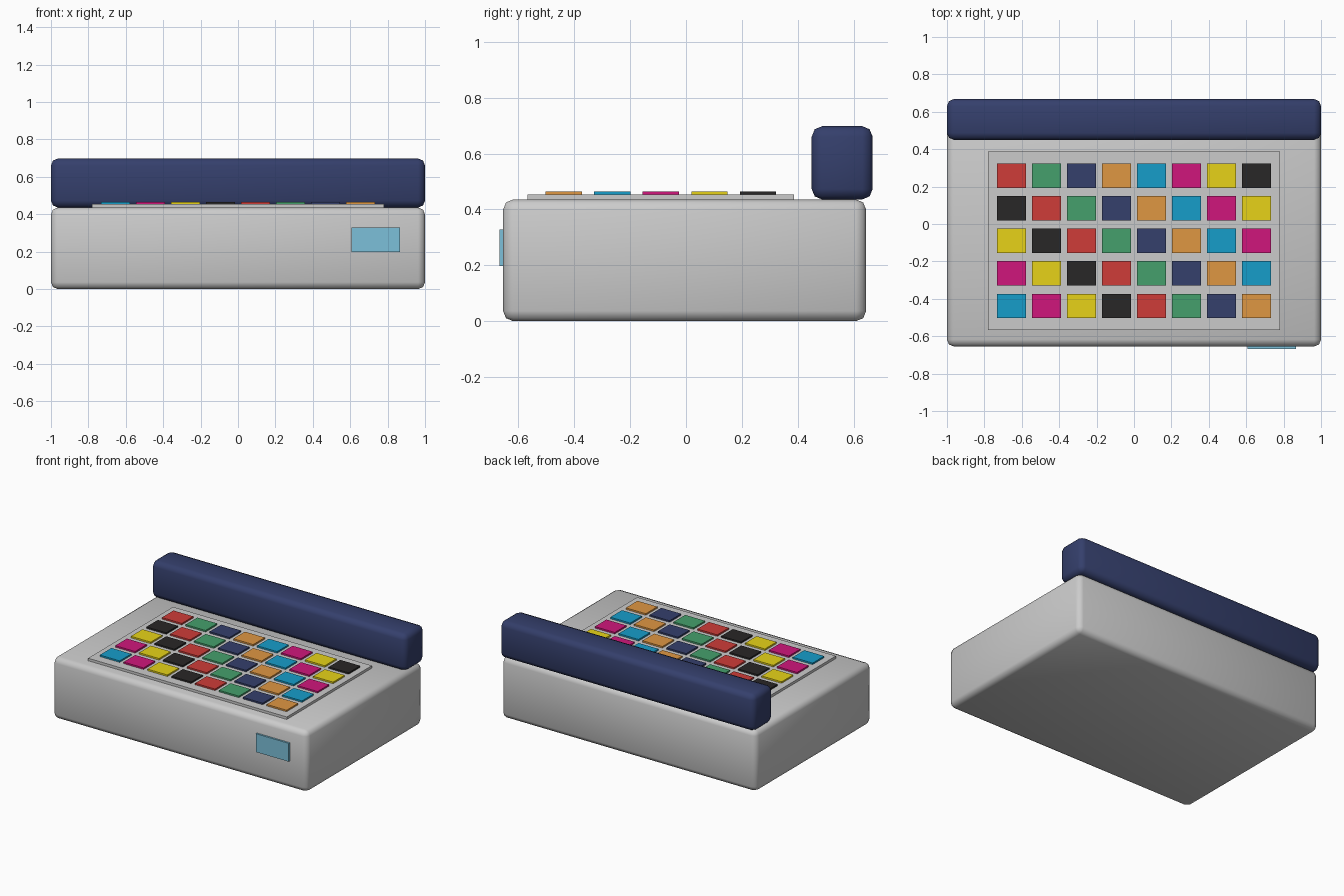
import bpy

if "Cube" in bpy.data.objects:
    bpy.data.objects.remove(bpy.data.objects["Cube"])

COLORS = {
    "red": (0.62, 0.045, 0.04), "green": (0.06, 0.35, 0.15), "navy": (0.035, 0.05, 0.15),
    "orange": (0.74, 0.31, 0.055), "cyan": (0.008, 0.34, 0.59), "magenta": (0.63, 0.008, 0.2),
    "yellow": (0.8, 0.65, 0.009), "black": (0.022, 0.02, 0.02), "glass": (0.2, 0.53, 0.7),
}
mats = {}
for name, rgb in COLORS.items():
    mats[name] = bpy.data.materials.new(name)
    mats[name].diffuse_color = (*rgb, 1)


def box(name, x, y, z, color=None, bevel=0):
    """Box from (min, max) ranges, optionally with rounded smooth edges."""
    ranges = (x, y, z)
    bpy.ops.mesh.primitive_cube_add(size=1, location=[(a + b) / 2 for a, b in ranges])
    ob = bpy.context.object
    ob.name = name
    ob.scale = [b - a for a, b in ranges]
    bpy.ops.object.transform_apply(location=False, rotation=False, scale=True)
    if color:
        ob.data.materials.append(mats[color])
    if bevel:
        mod = ob.modifiers.new("rounded_edges", "BEVEL")
        mod.width = bevel
        mod.segments = 2
        bpy.ops.object.shade_smooth()
    return ob


# Main housing and the rear bar
box("body", (-1, 1), (-0.655, 0.645), (0, 0.436), bevel=0.037)
box("rear_bar", (-1, 1), (0.45, 0.668), (0.436, 0.698), "navy", bevel=0.037)

# Raised key plate and the front display window
box("key_plate", (-0.78, 0.78), (-0.567, 0.387), (0.42, 0.454))
box("display", (0.608, 0.866), (-0.668, -0.645), (0.198, 0.328), "glass")

# Key grid: each row shifts the colour sequence one key to the right
sequence = ["red", "green", "navy", "orange", "cyan", "magenta", "yellow", "black"]
for row in range(5):
    for col in range(8):
        cx = -0.655 + col * 0.1872
        cy = 0.258 - row * 0.174
        box(f"key_{row + 1}_{col + 1}", (cx - 0.078, cx + 0.078), (cy - 0.065, cy + 0.065),
            (0.445, 0.465), sequence[(col - row) % 8])

for m in bpy.data.materials:
    if m.users and not m.is_grease_pencil:
        m.use_nodes = True
        m.node_tree.nodes["Principled BSDF"].inputs["Base Color"].default_value = m.diffuse_color
